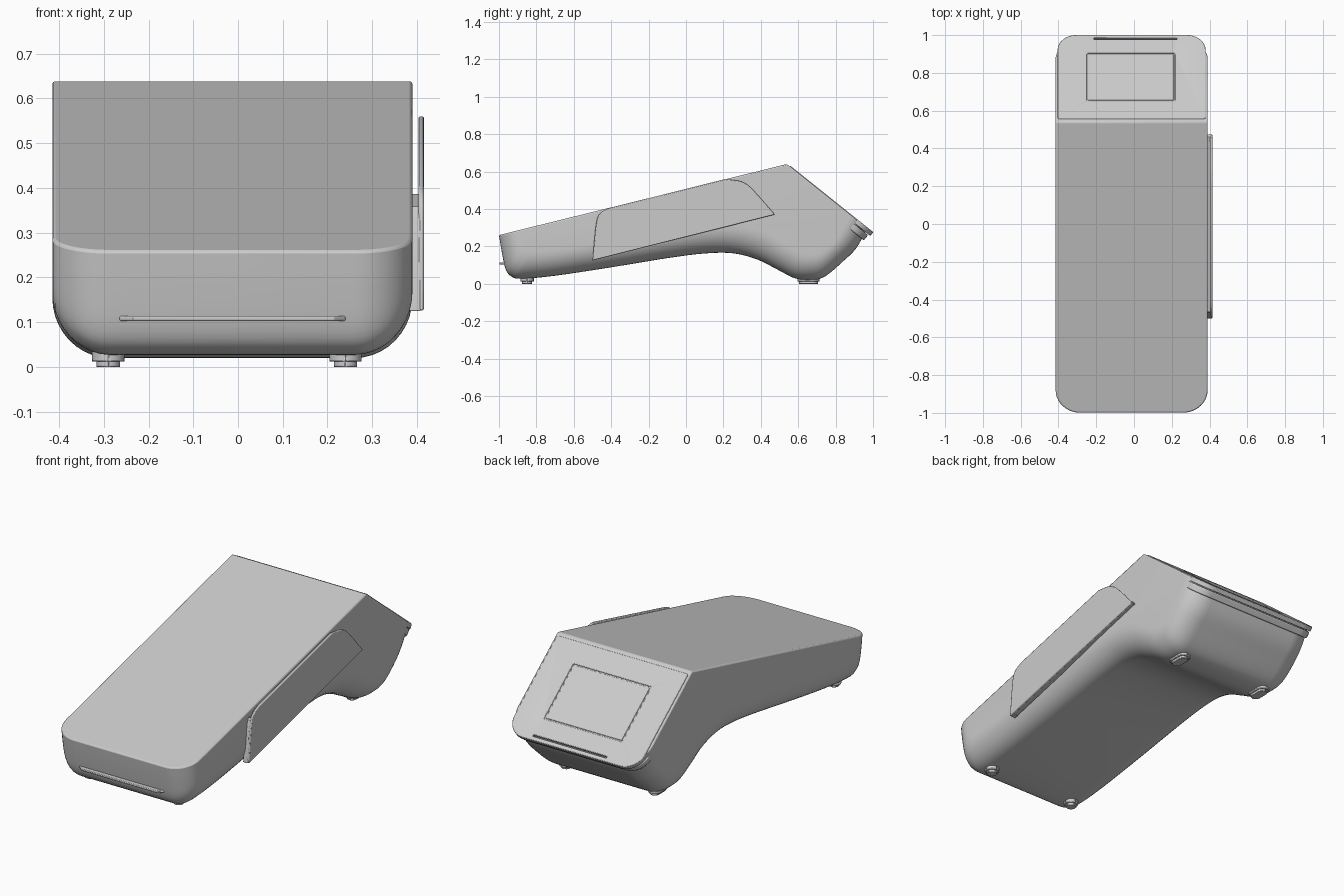
import bpy, bmesh, math
from mathutils import Vector, Matrix

if "Cube" in bpy.data.objects:
    bpy.data.objects.remove(bpy.data.objects["Cube"])

CX, W, R = -0.0125, 0.4025, 0.13      # body centre, half width, edge radius


def finish(name, bm, bevel=0.0, segs=2, limit=40):
    bmesh.ops.recalc_face_normals(bm, faces=bm.faces)
    me = bpy.data.meshes.new(name)
    bm.to_mesh(me)
    bm.free()
    ob = bpy.data.objects.new(name, me)
    bpy.context.collection.objects.link(ob)
    bpy.ops.object.select_all(action='DESELECT')
    ob.select_set(True)
    bpy.context.view_layer.objects.active = ob
    bpy.ops.object.shade_smooth_by_angle(angle=math.radians(35))
    if bevel:
        m = ob.modifiers.new("soft_edges", 'BEVEL')
        m.width, m.segments, m.limit_method = bevel, segs, 'ANGLE'
        m.angle_limit = math.radians(limit)
    return ob


def spline(pts, n=4):
    """Smooth curve through the points (Catmull-Rom)."""
    p = [Vector(q) for q in pts]
    p = [2 * p[0] - p[1]] + p + [2 * p[-1] - p[-2]]
    out = []
    for a, b, c, d in zip(p, p[1:], p[2:], p[3:]):
        for k in range(n):
            t = k / n
            out.append(0.5 * (2 * b + (c - a) * t + (2 * a - 5 * b + 4 * c - d) * t * t
                              + (3 * b - a - 3 * c + d) * t ** 3))
    return out + [p[-2]]


def rounded_rect(x0, y0, x1, y1, r_low, r_high, n=8):
    """Rectangle outline; r_low rounds the y0 corners, r_high the y1 corners."""
    out = []
    for cx, cy, r, a0 in ((x0 + r_low, y0 + r_low, r_low, 180), (x1 - r_low, y0 + r_low, r_low, 270),
                          (x1 - r_high, y1 - r_high, r_high, 0), (x0 + r_high, y1 - r_high, r_high, 90)):
        for k in range(n + 1):
            a = math.radians(a0 + 90 * k / n)
            out.append((cx + r * math.cos(a), cy + r * math.sin(a)))
    return out


def slab(name, outline, d0, d1, mat, bevel=0.0):
    """Extrude a 2D outline from depth d0 to d1 in the frame mat."""
    bm = bmesh.new()
    lo, hi = [[bm.verts.new(mat @ Vector((p[0], p[1], d))) for p in outline] for d in (d0, d1)]
    bm.faces.new(lo[::-1])
    bm.faces.new(hi)
    for i in range(len(lo)):
        j = (i + 1) % len(lo)
        bm.faces.new((lo[i], lo[j], hi[j], hi[i]))
    return finish(name, bm, bevel)


def cut(ob, cutter):
    m = ob.modifiers.new("cut", 'BOOLEAN')
    m.operation, m.object, m.solver = 'DIFFERENCE', cutter, 'EXACT'
    cutter.hide_render = True
    bpy.context.view_layer.objects.active = ob
    ob.modifiers.move(len(ob.modifiers) - 1, 0)
    bpy.ops.object.modifier_apply(modifier=m.name)
    bpy.data.objects.remove(cutter)


def frame(x, y, z, o):
    return Matrix.Translation(o) @ Matrix((x, y, z)).transposed().to_4x4()


# Body: underside skin between the centre profile and the side-wall profile (y, z)
outer = spline([(-1.0, .26), (-.985, .17), (-.965, .08), (-.935, .04), (-.88, .027), (-.7, .043),
                (-.4, .088), (-.1, .137), (.1, .162), (.25, .163), (.38, .13), (.5, .07), (.58, .03),
                (.66, .02), (.74, .037), (.84, .12), (.91, .19), (.97, .296)])
inner = spline([(-.88, .29), (-.875, .23), (-.865, .19), (-.845, .175), (-.81, .17), (-.66, .185),
                (-.4, .225), (-.1, .275), (.1, .305), (.27, .31), (.43, .275), (.55, .2), (.61, .165),
                (.66, .155), (.72, .165), (.79, .22), (.83, .28), (.88, .368)])
N = 10
arc = [(W - R + R * math.cos(a), 1 - math.sin(a)) for a in (math.pi / 2 * k / N for k in range(N + 1))]
section = [(-x, f) for x, f in arc] + arc[::-1]
bm = bmesh.new()
rows = [[bm.verts.new((CX + x, *o.lerp(i, f))) for x, f in section] for o, i in zip(outer, inner)]
for r0, r1 in zip(rows, rows[1:]):
    for k in range(len(section) - 1):
        bm.faces.new((r0[k], r0[k + 1], r1[k + 1], r1[k]))
peak_l, peak_r = [bm.verts.new((CX + s * W, .54, .64)) for s in (-1, 1)]
bm.faces.new(rows[0] + [peak_r, peak_l])          # top deck
bm.faces.new(rows[-1] + [peak_r, peak_l])         # sloping back
bm.faces.new([r[0] for r in rows] + [peak_l])     # side walls
bm.faces.new([r[-1] for r in rows] + [peak_r])
finish("terminal_body", bm, 0.007, 2, 45)

# Rear display bezel with lip, lying on the sloping back
slope = frame((1, 0, 0), (0, .7809, -.6247), (0, .6247, .7809), (CX, .54, .64))
bezel = slab("display_bezel", rounded_rect(-.392, .02, .392, .588, .012, .1), -.022, .004, slope, .004)
cut(bezel, slab("pocket_cutter", rounded_rect(-.237, .14, .23, .462, .006, .006), -.009, .05, slope))
cut(bezel, slab("slot_cutter", rounded_rect(-.2, .558, .24, .567, .003, .003), -.015, .05, slope))
slab("display_screen", rounded_rect(-.231, .146, .224, .456, .005, .005), -.02, .003, slope, .002)
slab("rear_lip", rounded_rect(-.396, .44, .396, .576, .01, .1), -.062, -.026, slope, .006)

# Side cover: thin sheet standing off the right wall, closed along its bottom and front edges
side = frame((0, 1, 0), (0, 0, 1), (1, 0, 0), (0, 0, 0))
front_curve = spline([(-.41, .405), (-.455, .38), (-.48, .325), (-.5, .125)])
back_curve = spline([(.475, .37), (.36, .50), (.3, .545), (.21, .56)])
slab("side_cover", front_curve + back_curve, .403, .416, side, .005)
slab("side_cover_bottom_wall", [(-.5, .125), (.475, .37), (.46, .387), (-.497, .147)],
     .38, .408, side, .002)
slab("side_cover_front_wall", [(-.5, .125), (-.478, .128), (-.462, .32), (-.466, .36), (-.48, .325)],
     .38, .408, side, .002)

# Card slot tongue at the front
flat = Matrix.Identity(4)
slab("card_tongue", [(-.265, -.95), (-.265, -.975), (-.235, -.998), (.215, -.998), (.24, -.975), (.24, -.95)],
     .103, .114, flat, .003)

# Rubber feet: round in front, oval at the back, each a pad on a wider base
for label, y, half_len in (("front", -.85, .026), ("rear", .655, .05)):
    for s, x in (("left", -.29), ("right", .24)):
        for part, grow, z0, z1 in (("pad", 0, 0, .02), ("base", .01, .012, .05)):
            hw = .026 + grow
            hl = half_len + grow
            slab(f"{label}_{s}_foot_{part}",
                 rounded_rect(x - hw, y - hl, x + hw, y + hl, hw, hw), z0, z1, flat, .005)
